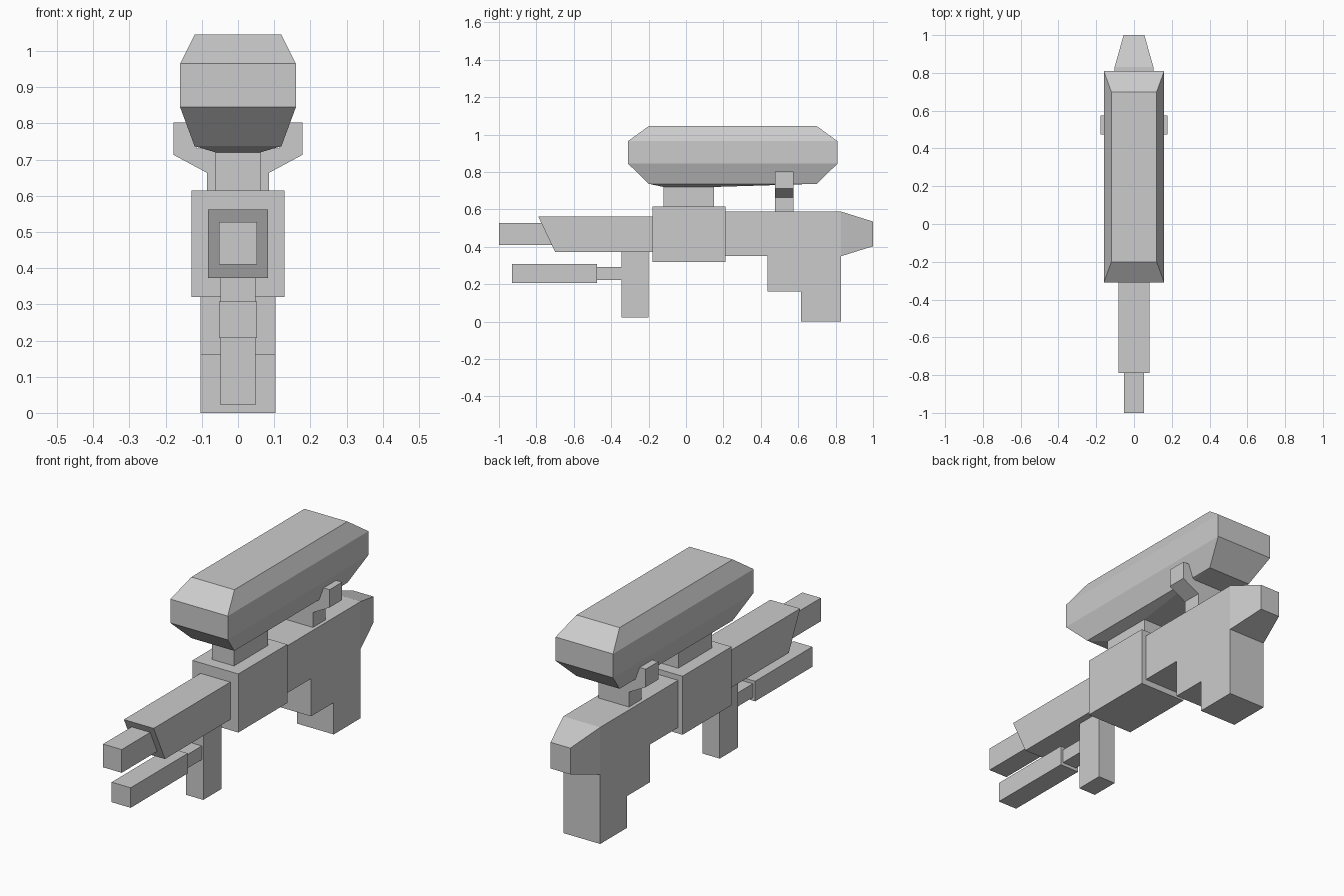
import bpy

if "Cube" in bpy.data.objects:
    bpy.data.objects.remove(bpy.data.objects["Cube"])


def make(name, verts, faces):
    mesh = bpy.data.meshes.new(name)
    mesh.from_pydata(verts, [], faces)
    mesh.update()
    obj = bpy.data.objects.new(name, mesh)
    bpy.context.collection.objects.link(obj)
    # consistent outward normals
    bpy.context.view_layer.objects.active = obj
    obj.select_set(True)
    bpy.ops.object.mode_set(mode='EDIT')
    bpy.ops.mesh.select_all(action='SELECT')
    bpy.ops.mesh.normals_make_consistent(inside=False)
    bpy.ops.object.mode_set(mode='OBJECT')
    obj.select_set(False)
    return obj


def loft(name, rings):
    """Skin a stack of closed loops and cap both ends."""
    n = len(rings[0])
    verts = [p for ring in rings for p in ring]
    faces = [(r * n + i, r * n + (i + 1) % n, (r + 1) * n + (i + 1) % n, (r + 1) * n + i)
             for r in range(len(rings) - 1) for i in range(n)]
    faces += [tuple(range(n)), tuple(range(len(verts) - n, len(verts)))]
    return make(name, verts, faces)


def side_profile(name, half_width, pts):
    """Extrude a (y, z) outline across x."""
    return loft(name, [[(x, y, z) for y, z in pts] for x in (-half_width, half_width)])


def box(name, half_width, y0, y1, z0, z1):
    return side_profile(name, half_width, [(y0, z0), (y1, z0), (y1, z1), (y0, z1)])


# Hopper: rectangular rings stacked in z as (z, half width, front y, back y)
hopper = [(0.72, 0.062, -0.12, 0.15), (0.737, 0.12, -0.20, 0.70), (0.845, 0.16, -0.31, 0.81),
          (0.965, 0.16, -0.31, 0.81), (1.045, 0.12, -0.20, 0.70)]
loft("hopper", [[(-w, a, z), (w, a, z), (w, b, z), (-w, b, z)] for z, w, a, b in hopper])
box("hopper_neck", 0.062, -0.12, 0.15, 0.61, 0.72)

# Central receiver block
box("receiver", 0.128, -0.18, 0.21, 0.32, 0.615)

# Barrel with slant-cut shroud
side_profile("barrel_shroud", 0.083, [(-0.70, 0.373), (-0.18, 0.373), (-0.18, 0.562), (-0.79, 0.562)])
box("barrel", 0.052, -1.0, -0.68, 0.41, 0.527)

# Foregrip with the forward tube below the barrel
box("foregrip", 0.048, -0.345, -0.20, 0.022, 0.373)
box("tube_link", 0.04, -0.475, -0.345, 0.223, 0.292)
box("lower_tube", 0.053, -0.93, -0.475, 0.207, 0.308)

# Rear body with stepped grip
side_profile("rear_body_grip", 0.103, [
    (0.21, 0.35), (0.435, 0.35), (0.435, 0.16), (0.615, 0.16),
    (0.615, 0.0), (0.83, 0.0), (0.83, 0.588), (0.21, 0.588)])

# Tapered tail
loft("tail", [[(-w, y, a), (w, y, a), (w, y, b), (-w, y, b)]
              for y, w, a, b in [(0.83, 0.103, 0.35, 0.588), (1.0, 0.055, 0.403, 0.535)]])

# Cradle that holds the back of the hopper, half outline mirrored in x
half = [(0.085, 0.588), (0.085, 0.663), (0.178, 0.713), (0.178, 0.803), (0.14, 0.803), (0.113, 0.73)]
outline = half + [(-x, z) for x, z in reversed(half)]
loft("hopper_cradle", [[(x, y, z) for x, z in outline] for y in (0.475, 0.575)])
